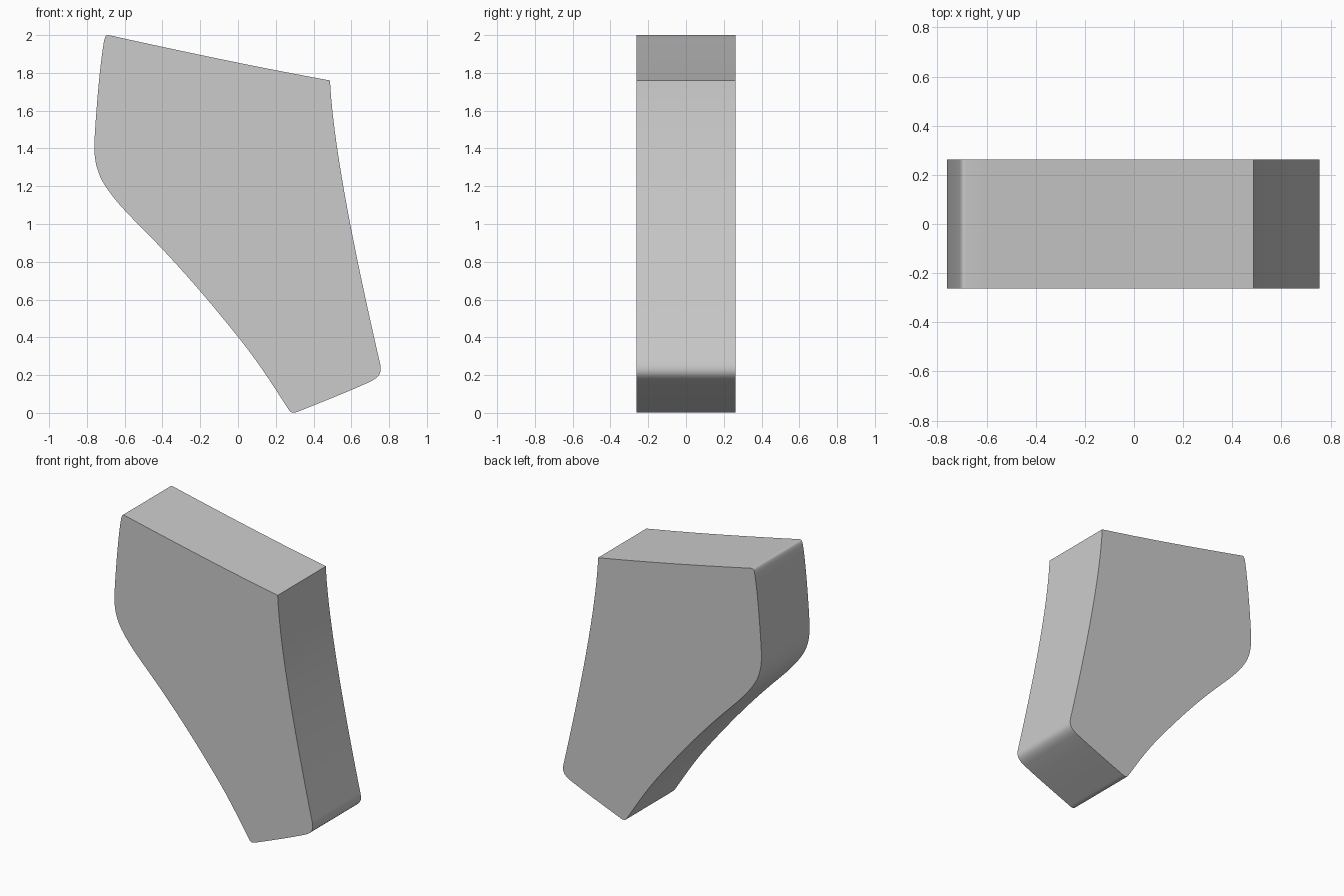
import bpy, bmesh
from mathutils import Vector
from mathutils.geometry import interpolate_bezier

if "Cube" in bpy.data.objects:
    bpy.data.objects.remove(bpy.data.objects["Cube"])

HALF_DEPTH = 0.263

# Outline in the x-z plane: (start, handle, handle, steps); each piece ends where the next begins
pieces = [
    ((-0.685, 2.0), (-0.30, 1.915), (0.10, 1.83), 14),      # sloped top
    ((0.487, 1.76), (0.505, 1.38), (0.64, 0.75), 24),       # right side
    ((0.75, 0.27), (0.765, 0.215), (0.75, 0.19), 8),        # lower right corner
    ((0.70, 0.165), (0.58, 0.11), (0.45, 0.06), 4),         # slanted foot
    ((0.32, 0.008), (0.297, -0.002), (0.282, -0.002), 6),   # foot tip
    ((0.272, 0.012), (0.21, 0.105), (0.13, 0.24), 8),       # lower left side
    ((0.01, 0.39), (-0.16, 0.603), (-0.32, 0.79), 14),
    ((-0.52, 0.99), (-0.60, 1.07), (-0.66, 1.135), 8),
    ((-0.705, 1.205), (-0.75, 1.275), (-0.764, 1.35), 10),  # left bulge
    ((-0.76, 1.44), (-0.75, 1.62), (-0.73, 1.85), 10),      # upper left side
    ((-0.71, 1.965), (-0.705, 1.99), (-0.70, 2.003), 6),    # upper left corner
]

outline = []
for i, (a, h1, h2, steps) in enumerate(pieces):
    b = pieces[(i + 1) % len(pieces)][0]
    outline += interpolate_bezier(Vector(a), Vector(h1), Vector(h2), Vector(b), steps + 1)[:-1]

# Extrude the outline through the depth
bm = bmesh.new()
face = bm.faces.new([bm.verts.new((p.x, -HALF_DEPTH, max(p.y, 0))) for p in outline])
ext = bmesh.ops.extrude_face_region(bm, geom=[face], use_keep_orig=True)
moved = [e for e in ext["geom"] if isinstance(e, bmesh.types.BMVert)]
bmesh.ops.translate(bm, verts=moved, vec=(0, 2 * HALF_DEPTH, 0))
bmesh.ops.recalc_face_normals(bm, faces=bm.faces)

mesh = bpy.data.meshes.new("tapered_block")
bm.to_mesh(mesh)
bm.free()
block = bpy.data.objects.new("tapered_block", mesh)
bpy.context.collection.objects.link(block)
bpy.context.view_layer.objects.active = block
block.select_set(True)
bpy.ops.object.shade_smooth_by_angle(angle=0.6)
